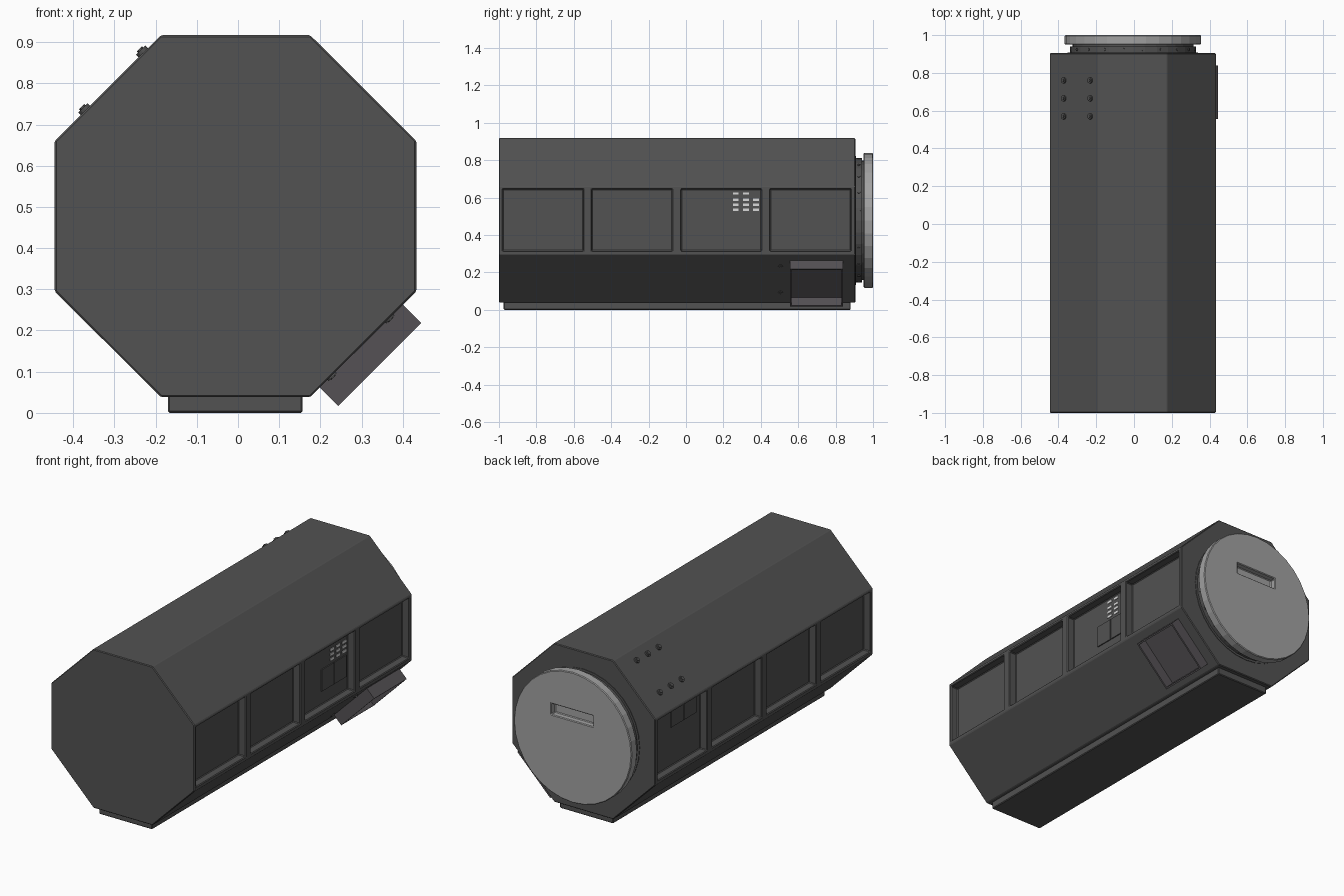
import bpy, bmesh, math
from mathutils import Vector, Matrix

if "Cube" in bpy.data.objects:
    bpy.data.objects.remove(bpy.data.objects["Cube"])

CX, CZ = -0.006, 0.478          # axis of the octagonal body
SIDE_L, SIDE_R = -0.445, 0.433  # flat side planes
DEPTH = 0.045                   # recess depth of the side panels


def material(name, rgb):
    m = bpy.data.materials.new(name)
    m.diffuse_color = (*rgb, 1)
    m.use_nodes = True
    m.node_tree.nodes["Principled BSDF"].inputs["Base Color"].default_value = m.diffuse_color
    return m


DARK = material("dark grey", (0.085, 0.085, 0.085))
TRAY = material("warm dark grey", (0.09, 0.083, 0.09))
LIGHT = material("light grey", (0.36, 0.36, 0.36))
WHITE = material("off white", (0.7, 0.7, 0.7))


def finish(bm, name, mat, bevel=0):
    bmesh.ops.recalc_face_normals(bm, faces=bm.faces)
    me = bpy.data.meshes.new(name)
    bm.to_mesh(me)
    bm.free()
    me.materials.append(mat)
    ob = bpy.data.objects.new(name, me)
    bpy.context.collection.objects.link(ob)
    if bevel:
        b = ob.modifiers.new("bevel", 'BEVEL')
        b.width, b.segments, b.limit_method = bevel, 1, 'ANGLE'
    return ob


def add_box(bm, x0, x1, y0, y1, z0, z1, frame=Matrix()):
    m = Matrix.Translation(((x0 + x1) / 2, (y0 + y1) / 2, (z0 + z1) / 2)) \
        @ Matrix.Diagonal((x1 - x0, y1 - y0, z1 - z0, 1))
    bmesh.ops.create_cube(bm, size=1, matrix=frame @ m)


def add_rod(bm, base, direction, radius, length, sides, radius2=None):
    d = Vector(direction).normalized()
    m = Matrix.Translation(Vector(base) + d * length / 2) @ d.to_track_quat('Z', 'Y').to_matrix().to_4x4()
    bmesh.ops.create_cone(bm, cap_ends=True, segments=sides, radius1=radius,
                          radius2=radius if radius2 is None else radius2, depth=length, matrix=m)


def cut(ob, cutter):
    mod = ob.modifiers.new("cut", 'BOOLEAN')
    mod.object, mod.operation, mod.solver = cutter, 'DIFFERENCE', 'EXACT'
    cutter.hide_render = True
    bpy.context.view_layer.objects.active = ob
    bpy.ops.object.modifier_apply(modifier=mod.name)
    bpy.data.objects.remove(cutter)


def add_bevel(ob, width):
    b = ob.modifiers.new("bevel", 'BEVEL')
    b.width, b.segments, b.limit_method = width, 1, 'ANGLE'


# Octagonal body
bm = bmesh.new()
profile = [(-0.187, 0.917), (0.175, 0.917), (SIDE_R, 0.66), (SIDE_R, 0.295),
           (0.175, 0.038), (-0.187, 0.038), (SIDE_L, 0.295), (SIDE_L, 0.66)]
face = bm.faces.new([bm.verts.new((x, -1, z)) for x, z in profile])
ext = bmesh.ops.extrude_face_region(bm, geom=[face])
bmesh.ops.translate(bm, vec=(0, 1.905, 0), verts=[v for v in ext["geom"] if isinstance(v, bmesh.types.BMVert)])
body = finish(bm, "body", DARK)

# Recessed panels, four on each side
bm = bmesh.new()
for i in range(4):
    y = -0.98 + 0.4767 * i
    add_box(bm, SIDE_R - DEPTH, SIDE_R + 0.1, y, y + 0.43, 0.315, 0.645)
    add_box(bm, SIDE_L - 0.1, SIDE_L + DEPTH, y, y + 0.43, 0.315, 0.645)
cut(body, finish(bm, "panel_cutter", DARK))
add_bevel(body, 0.004)

# Base rail under the body
bm = bmesh.new()
add_box(bm, -0.17, 0.157, -0.975, 0.88, 0, 0.042)
finish(bm, "base_rail", DARK, 0.004)

# Rear flange, neck and rivets
bm = bmesh.new()
add_rod(bm, (CX, 0.90, CZ), (0, 1, 0), 0.345, 0.008, 32)
add_rod(bm, (CX, 0.90, CZ), (0, 1, 0), 0.333, 0.041, 32)
add_rod(bm, (CX, 0.935, CZ), (0, 1, 0), 0.32, 0.02, 32)
finish(bm, "rear_flange", DARK)
bm = bmesh.new()
for i in range(20):
    a = math.tau * (i + 0.5) / 20
    d = Vector((math.cos(a), 0, math.sin(a)))
    add_rod(bm, Vector((CX, 0.924, CZ)) + d * 0.328, d, 0.008, 0.008, 8)
finish(bm, "flange_rivets", DARK)

# Rear lid with a handle slot
bm = bmesh.new()
add_rod(bm, (CX, 0.95, CZ), (0, 1, 0), 0.361, 0.05, 32)
lid = finish(bm, "rear_lid", LIGHT)
bm = bmesh.new()
add_box(bm, -0.13, 0.126, 0.965, 1.1, 0.572, 0.632)
cut(lid, finish(bm, "slot_cutter", LIGHT))
add_bevel(lid, 0.004)

# Bolts on the upper left and lower right slopes
bm = bmesh.new()
for y in (0.57, 0.665, 0.76):
    for x in (-0.37, -0.23):
        base = Vector((x, y, x + 1.104))
        add_rod(bm, base, (-1, 0, 1), 0.016, 0.009, 12)
        add_rod(bm, base, (-1, 0, 1), 0.009, 0.013, 6)
for z in (0.09, 0.23):
    base = Vector((z + 0.137, 0.505, z))
    add_rod(bm, base, (1, 0, -1), 0.014, 0.004, 12)
    add_rod(bm, base, (1, 0, -1), 0.008, 0.007, 6)
finish(bm, "slope_bolts", DARK)

# Open tray on the lower right slope: local x runs up the slope, z outward
s = math.sqrt(0.5)
frame = Matrix(((s, 0, s, 0.300), (0, 1, 0, 0), (s, 0, -s, 0.162), (0, 0, 0, 1)))
bm = bmesh.new()
W, T, H, Y0, Y1 = 0.1425, 0.009, 0.063, 0.555, 0.84
for x in (-W, W - T):
    add_box(bm, x, x + T, Y0, Y1, -0.003, H, frame)
for y in (Y0, Y1 - T):
    add_box(bm, -W + T, W - T, y, y + T, -0.003, H, frame)
add_box(bm, -W + T, W - T, Y0 + T, Y1 - T, -0.003, 0.004, frame)
finish(bm, "side_tray", TRAY)

# Small double hatches inside the recesses
bm = bmesh.new()
for plane, out, y0, z0, z1 in ((SIDE_R - DEPTH, 1, 0.17, 0.39, 0.51), (SIDE_L + DEPTH, -1, 0.49, 0.53, 0.62)):
    for k in range(2):
        y = y0 + 0.112 * k
        add_box(bm, *sorted((plane - out * 0.002, plane + out * 0.006)), y, y + 0.105, z0, z1)
finish(bm, "hatch_plates", DARK)

# Pale marker plates above the right hatch
bm = bmesh.new()
floor = SIDE_R - DEPTH
for col in range(3):
    for row, z in enumerate((0.622, 0.588, 0.562, 0.535)):
        if col == 2 and row == 0:
            continue
        y = 0.25 + 0.0535 * col
        add_box(bm, floor - 0.002, floor + 0.003, y, y + 0.032, z - 0.006, z + 0.006)
finish(bm, "marker_plates", WHITE)
